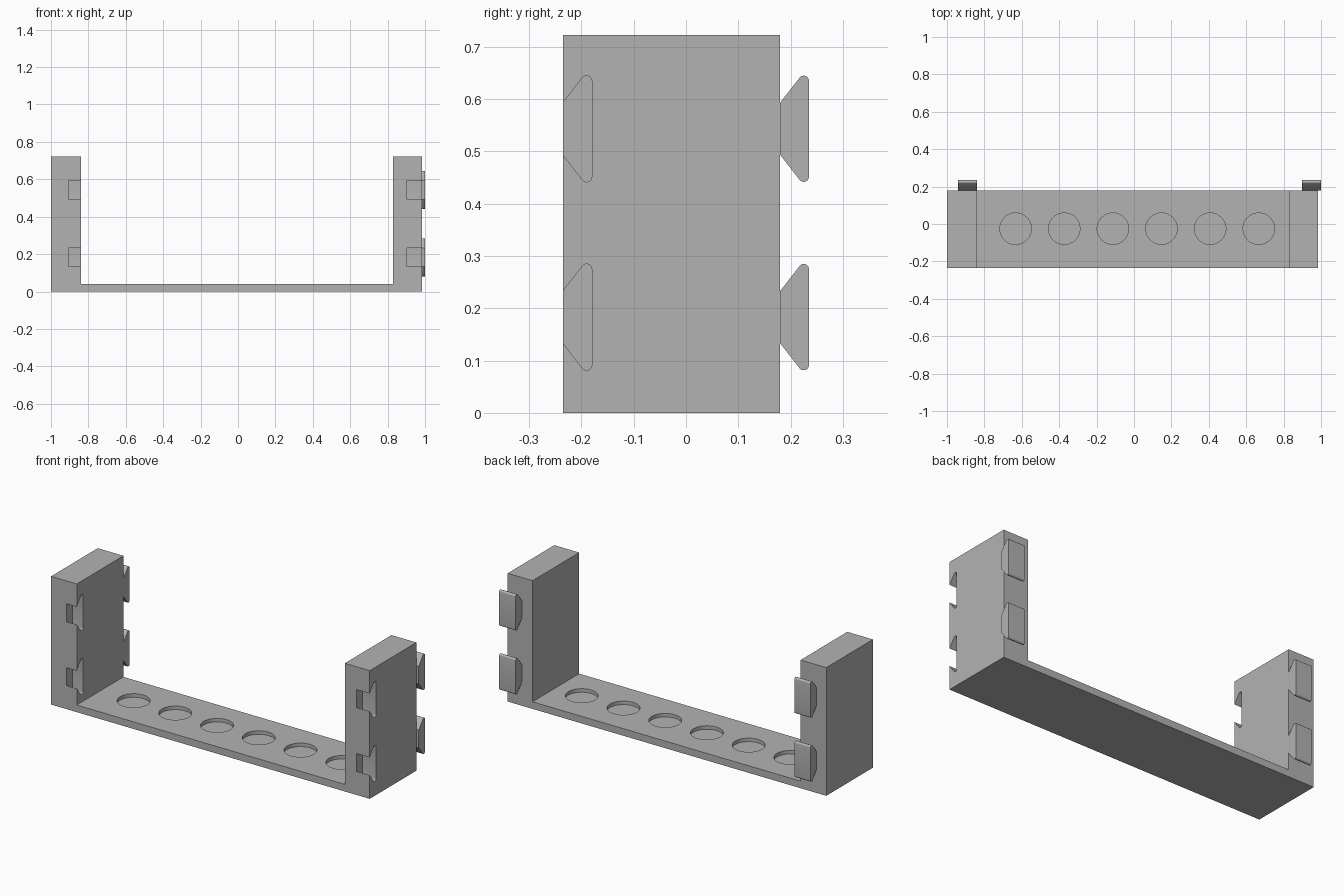
import bpy
import bmesh
from math import radians, cos, sin
from mathutils import Matrix, Vector

cube = bpy.data.objects.get("Cube")
if cube:
    bpy.data.objects.remove(cube, do_unlink=True)

grey = bpy.data.materials.new("plain_grey")
grey.use_nodes = True
colour = (0.45, 0.45, 0.45, 1)
grey.diffuse_color = colour
grey.node_tree.nodes["Principled BSDF"].inputs["Base Color"].default_value = colour

FRONT, BACK = -0.235, 0.18
HEIGHT, FLOOR = 0.722, 0.04
LEVELS = (0.183, 0.543)


def make_object(name, bm):
    bmesh.ops.recalc_face_normals(bm, faces=bm.faces)
    mesh = bpy.data.meshes.new(name)
    bm.to_mesh(mesh)
    bm.free()
    mesh.materials.append(grey)
    obj = bpy.data.objects.new(name, mesh)
    bpy.context.collection.objects.link(obj)
    return obj


def extrude(bm, points, offset):
    face = bm.faces.new([bm.verts.new(p) for p in points])
    new = bmesh.ops.extrude_face_region(bm, geom=[face])["geom"]
    verts = [g for g in new if isinstance(g, bmesh.types.BMVert)]
    bmesh.ops.translate(bm, verts=verts, vec=Vector(offset))


def dovetail(bm, x0, x1, y, z, neck=0.0):
    """Flared key with rounded tips, pointing to +y; neck lengthens its root."""
    half = [(-neck, 0.05)] if neck else []
    half.append((0, 0.05))
    for i in range(9):
        a = radians(142 * (1 - i / 8))
        half.append((0.045 + 0.01 * cos(a), 0.0915 + 0.01 * sin(a)))
    outline = half + [(d, -h) for d, h in reversed(half)]
    extrude(bm, [(x0, y + d, z + h) for d, h in outline], (x1 - x0, 0, 0))


# U-shaped body: floor plate with a post at each end
bm = bmesh.new()
side = [(-1, 0), (0.985, 0), (0.985, HEIGHT), (0.83, HEIGHT),
        (0.83, FLOOR), (-0.84, FLOOR), (-0.84, HEIGHT), (-1, HEIGHT)]
extrude(bm, [(x, FRONT, z) for x, z in side], (0, BACK - FRONT, 0))
body = make_object("frame_body", bm)

# Cutters: front sockets open to +x, and shallow round recesses in the floor
bm = bmesh.new()
for z in LEVELS:
    dovetail(bm, -0.905, -0.80, FRONT, z, 0.03)
    dovetail(bm, 0.903, 1.03, FRONT, z, 0.03)
for i in range(6):
    bmesh.ops.create_cone(
        bm, cap_ends=True, segments=64, radius1=0.084, radius2=0.084, depth=0.08,
        matrix=Matrix.Translation((-0.633 + 0.26 * i, -0.025, 0.06)))
cutter = make_object("recess_cutter", bm)
cutter.hide_render = True

cut = body.modifiers.new("recesses", "BOOLEAN")
cut.operation = "DIFFERENCE"
cut.solver = "EXACT"
cut.object = cutter
bpy.context.view_layer.objects.active = body
body.select_set(True)
bpy.ops.object.modifier_apply(modifier=cut.name)
bpy.data.objects.remove(cutter, do_unlink=True)

# Back keys that fit the sockets
parts = [body]
for post, x0, x1 in (("right", -0.94, -0.84), ("left", 0.897, 1.0)):
    for level, z in zip(("lower", "upper"), LEVELS):
        bm = bmesh.new()
        dovetail(bm, x0, x1, BACK, z)
        parts.append(make_object(f"{post}_{level}_key", bm))

for obj in parts:
    obj.select_set(True)
bpy.ops.object.shade_smooth_by_angle(angle=radians(30))
